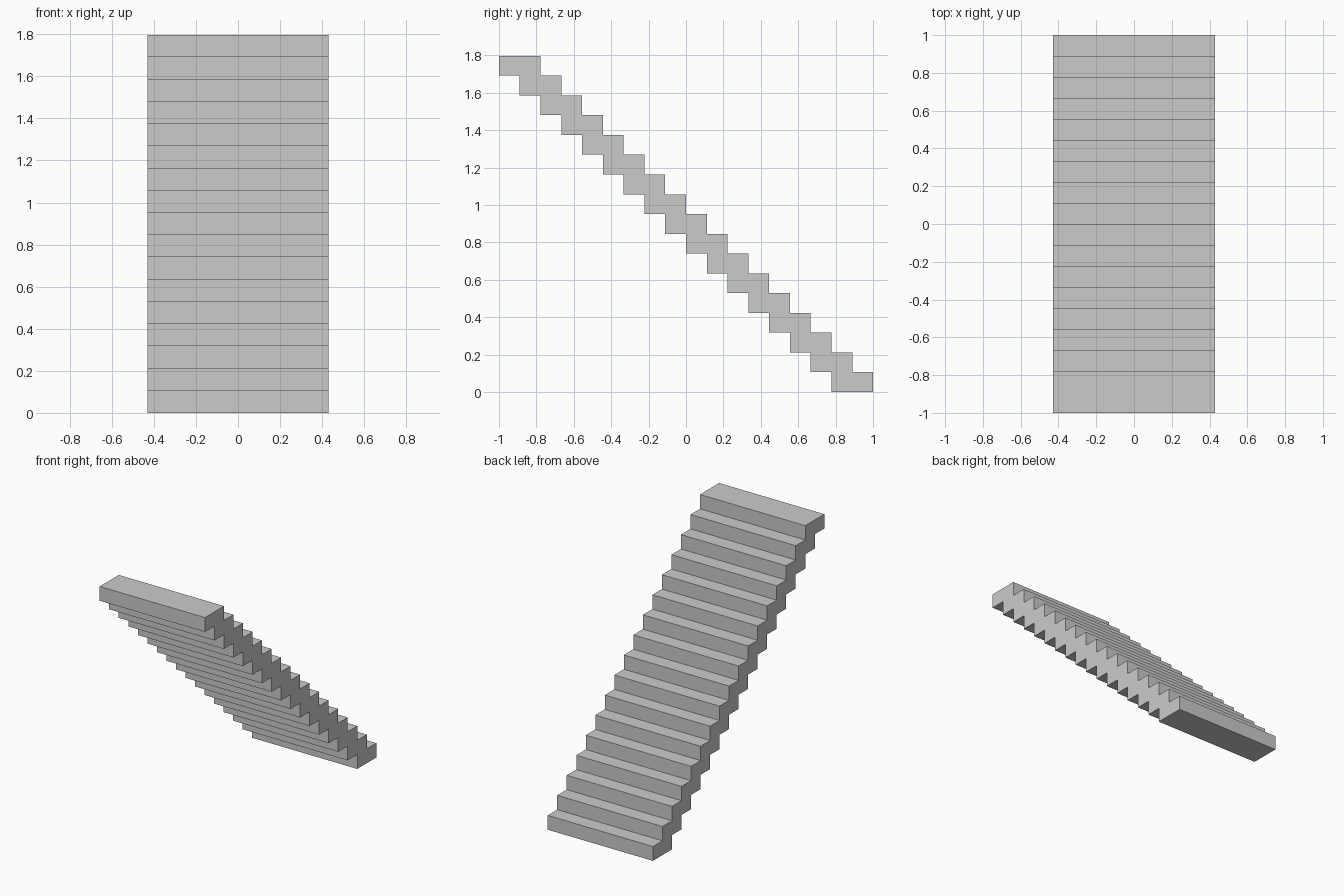
import bpy
import bmesh
from mathutils import Vector

cube = bpy.data.objects.get("Cube")
if cube:
    bpy.data.objects.remove(cube, do_unlink=True)

STEPS = 17
WIDTH = 0.86
HEIGHT = 1.797
RISE = HEIGHT / STEPS
RUN = 2 / (STEPS + 1)      # each step is two runs deep, overlapping the next

# Plain grey material
grey = bpy.data.materials.new("light grey")
grey.use_nodes = True
colour = (0.6, 0.6, 0.6, 1)
grey.diffuse_color = colour
grey.node_tree.nodes["Principled BSDF"].inputs["Base Color"].default_value = colour

# Stepped side profile: treads up the back, then the underside down the front
treads, underside = [], []
for i in range(STEPS):
    back = 1 - i * RUN
    front = back - 2 * RUN
    low, high = i * RISE, (i + 1) * RISE
    treads += [(back, low), (back, high)]
    underside += [(front, low), (front, high)]
profile = treads + underside[::-1]

# Extrude the profile across the width of the flight
bm = bmesh.new()
side = bm.faces.new([bm.verts.new((-WIDTH / 2, y, z)) for y, z in profile])
result = bmesh.ops.extrude_face_region(bm, geom=[side], use_keep_orig=True)
moved = [v for v in result["geom"] if isinstance(v, bmesh.types.BMVert)]
bmesh.ops.translate(bm, verts=moved, vec=Vector((WIDTH, 0, 0)))
bmesh.ops.recalc_face_normals(bm, faces=bm.faces)

mesh = bpy.data.meshes.new("stair_flight")
bm.to_mesh(mesh)
bm.free()
mesh.materials.append(grey)
stairs = bpy.data.objects.new("stair_flight", mesh)
bpy.context.collection.objects.link(stairs)
